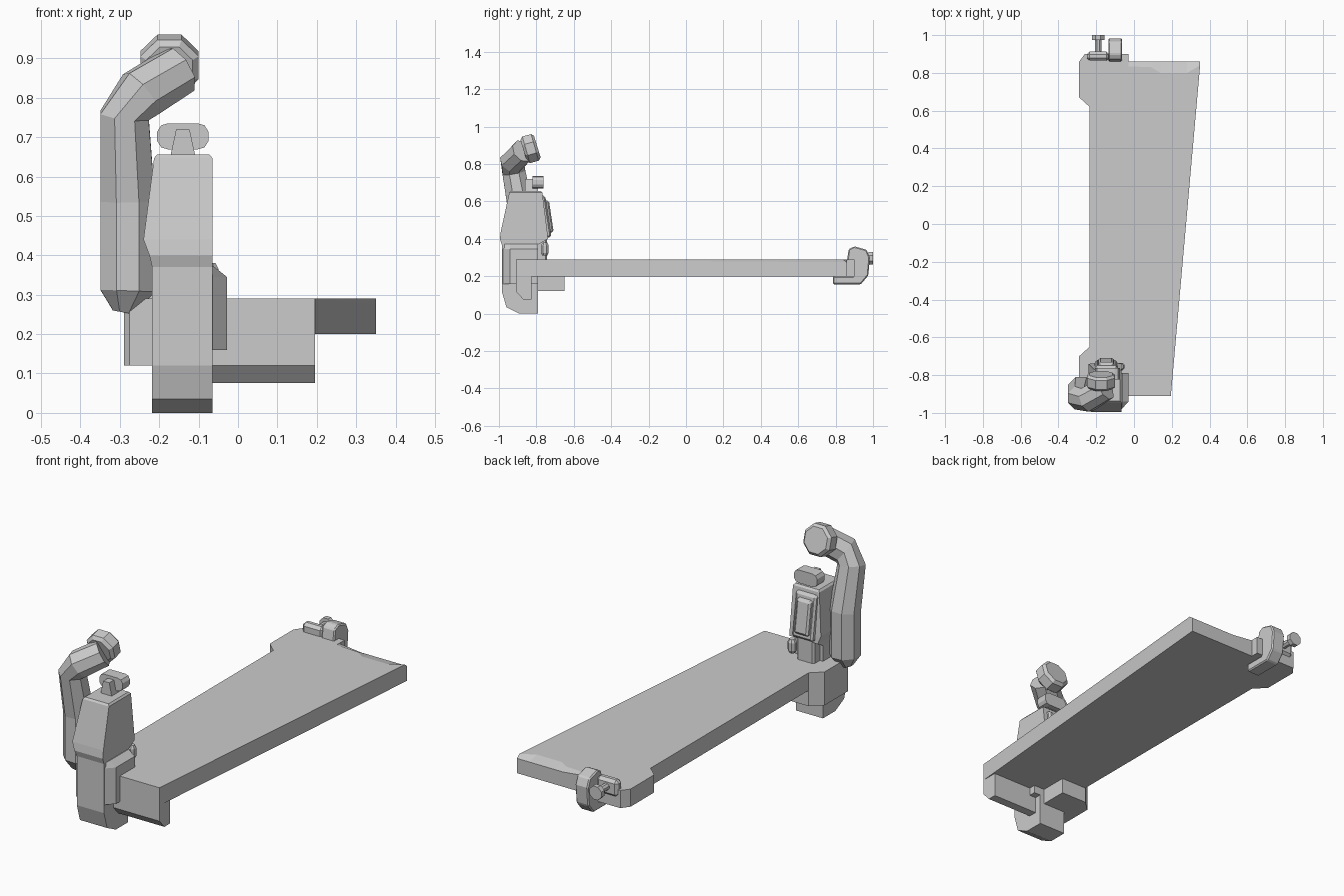
import bpy, bmesh
from math import pi, cos, sin
from mathutils import Vector

cube = bpy.data.objects.get("Cube")
if cube:
    bpy.data.objects.remove(cube, do_unlink=True)

grey = bpy.data.materials.new("plain_grey")
grey.use_nodes = True
GREY = (0.6, 0.6, 0.6, 1)
grey.diffuse_color = GREY
grey.node_tree.nodes["Principled BSDF"].inputs["Base Color"].default_value = GREY


def loft(name, rings, bevel=0):
    """Skin equal-length rings of points and cap both ends."""
    bm = bmesh.new()
    loops = [[bm.verts.new(p) for p in ring] for ring in rings]
    n = len(loops[0])
    for a, b in zip(loops, loops[1:]):
        for i in range(n):
            j = (i + 1) % n
            bm.faces.new((a[i], a[j], b[j], b[i]))
    bm.faces.new(loops[0][::-1])
    bm.faces.new(loops[-1])
    bmesh.ops.recalc_face_normals(bm, faces=bm.faces)
    mesh = bpy.data.meshes.new(name)
    bm.to_mesh(mesh)
    bm.free()
    mesh.materials.append(grey)
    obj = bpy.data.objects.new(name, mesh)
    bpy.context.collection.objects.link(obj)
    if bevel:
        mod = obj.modifiers.new("Bevel", "BEVEL")
        mod.width = bevel
        mod.segments = 1
    return obj


def extrude(name, profile, axis, lo, hi, bevel=0):
    """Extrude a 2D profile along x, y or z."""
    def place(p, t):
        q = list(p)
        q.insert("xyz".index(axis), t)
        return q
    return loft(name, [[place(p, t) for p in profile] for t in (lo, hi)], bevel)


def rect(x0, x1, y0, y1):
    return [(x0, y0), (x1, y0), (x1, y1), (x0, y1)]


def box(name, x, y, z, bevel=0):
    return extrude(name, rect(*x, *y), "z", *z, bevel)


def tube(name, path, radii, sides=8):
    """Faceted tube whose rings follow the path direction."""
    pts = [Vector(p) for p in path]
    rings = []
    for i, p in enumerate(pts):
        d = (pts[min(i + 1, len(pts) - 1)] - pts[max(i - 1, 0)]).normalized()
        u = d.cross(Vector((0, 1, 0.2)) if abs(d.y) < 0.8 else Vector((0, 0, 1))).normalized()
        v = d.cross(u)
        angles = [2 * pi * (k + 0.5) / sides for k in range(sides)]
        rings.append([p + radii[i] * (u * cos(a) + v * sin(a)) for a in angles])
    return loft(name, rings)


# Tapered deck with a shallow worn slope along the rear edge
left_side = [(-0.26, 0.90), (-0.29, 0.86), (-0.29, 0.67), (-0.235, 0.62),
             (-0.235, -0.65), (-0.29, -0.70), (-0.29, -0.89), (-0.275, -0.91), (0.195, -0.91)]
rear_x = [0.35, 0.28, 0.14, 0.09, -0.03]
worn_y = [0.84, 0.80, 0.80, 0.83, 0.835]
outer = left_side + [(x, 0.86) for x in rear_x] + [(-0.03, 0.90)]
inner = left_side + list(zip(rear_x, worn_y)) + [(-0.03, 0.90)]
loft("deck", [[(x, y, 0.20) for x, y in outer],
              [(x, y, 0.275 if y == 0.86 and x > -0.02 else 0.288) for x, y in outer],
              [(x, y, 0.29) for x, y in inner]])

# Lip and block hanging under the front end
extrude("front_lip", [(-0.91, 0.25), (-0.91, 0.12), (-0.87, 0.076), (-0.825, 0.076), (-0.825, 0.25)],
        "x", -0.10, 0.195)
extrude("corner_block", [(-0.275, -0.91), (-0.29, -0.89), (-0.29, -0.70), (-0.235, -0.65),
                         (-0.09, -0.65), (-0.09, -0.79), (-0.16, -0.91)], "z", 0.12, 0.25)

# Control column, stacked from rectangular sections
sections = [(0.0, -0.218, -0.89, -0.79), (0.035, -0.218, -0.96, -0.79),
            (0.12, -0.218, -0.985, -0.79), (0.37, -0.218, -0.985, -0.79),
            (0.40, -0.225, -0.995, -0.738), (0.44, -0.24, -0.99, -0.742),
            (0.647, -0.213, -0.945, -0.768)]
rings = [[(x, y, z) for x, y in rect(x0, -0.065, y0, y1)] for z, x0, y0, y1 in sections]
rings.append([(x, y, 0.656) for x, y in rect(-0.205, -0.073, -0.937, -0.776)])
loft("column", rings)
box("column_post", (-0.20, -0.10), (-0.82, -0.742), (0.28, 0.41), 0.01)

# Sloped panel on the back of the column, with a raised centre
def sloped_panel(name, x0, x1, z0, z1, base, top, inset):
    def ring(off, s):
        return [(x, off - 0.15 * (z - 0.40), z) for x, z in
                ((x0 + s, z0 + s), (x1 - s, z0 + s), (x1 - s, z1 - s), (x0 + s, z1 - s))]
    loft(name, [ring(base, 0), ring(top, inset)], 0.008)

sloped_panel("back_panel", -0.215, -0.08, 0.40, 0.64, -0.76, -0.718, 0.012)
sloped_panel("panel_screen", -0.193, -0.102, 0.43, 0.61, -0.73, -0.702, 0.008)

# Side housing and small round knob
housing = [(-0.08, -0.985), (-0.066, -0.98), (-0.028, -0.94), (-0.028, -0.79), (-0.08, -0.79)]
loft("side_housing", [[(x, y, 0.16) for x, y in housing],
                      [(x, y, 0.345) for x, y in housing],
                      [(min(x, -0.062), y, 0.372) for x, y in housing]])
tube("side_knob", [(-0.07, -0.755, 0.31), (-0.07, -0.755, 0.325), (-0.07, -0.755, 0.365),
                   (-0.07, -0.755, 0.38)], [0.014, 0.022, 0.022, 0.014])

# Lever on top of the column
extrude("lever_neck", [(-0.172, 0.65), (-0.108, 0.65), (-0.123, 0.72), (-0.157, 0.72)],
        "y", -0.86, -0.79)
half = [(0.065, 0.012), (0.055, 0.028), (0.038, 0.033)]
oval = [(a, b) for a, b in half] + [(-a, b) for a, b in half[::-1]]
oval += [(-a, -b) for a, b in half] + [(a, -b) for a, b in half[::-1]]
extrude("lever_grip", [(a - 0.14, b + 0.702) for a, b in oval], "y", -0.822, -0.762)

# Curved arm ending in a round head
tube("arm", [(-0.29, -0.88, 0.255), (-0.28, -0.88, 0.31), (-0.28, -0.88, 0.54), (-0.288, -0.92, 0.755),
             (-0.245, -0.928, 0.81), (-0.15, -0.87, 0.87)], [0.03, 0.075, 0.075, 0.067, 0.07, 0.066])
tube("arm_head", [(-0.174, -0.868, 0.872), (-0.174, -0.855, 0.876), (-0.174, -0.808, 0.889),
                  (-0.174, -0.795, 0.893)], [0.064, 0.08, 0.08, 0.066])

# Hook gripping the rear edge
extrude("rear_hook", [(0.785, 0.157), (0.935, 0.157), (0.975, 0.205), (0.983, 0.30), (0.965, 0.342),
                      (0.90, 0.36), (0.87, 0.345), (0.86, 0.28), (0.89, 0.28), (0.89, 0.20), (0.785, 0.20)],
        "x", -0.135, -0.063, 0.006)

# Rear knob on a stem with its base plate
box("knob_base", (-0.25, -0.13), (0.865, 0.912), (0.25, 0.335), 0.015)
tube("knob_stem", [(-0.19, 0.90, 0.296), (-0.19, 0.98, 0.296)], [0.018, 0.018])
tube("rear_knob", [(-0.19, 0.975, 0.296), (-0.19, 1.0, 0.296)], [0.036, 0.036])
